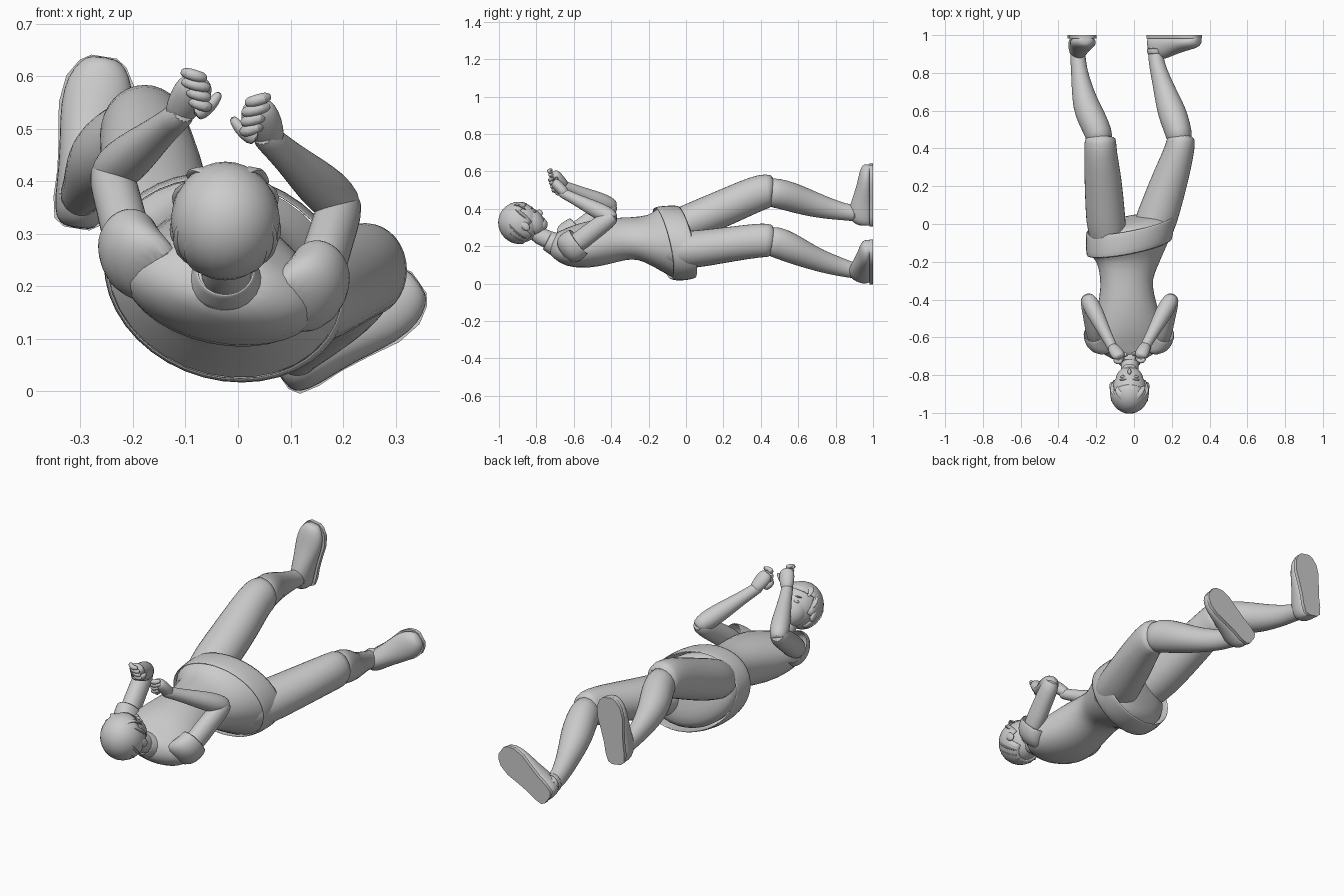
import bpy, bmesh, math
from mathutils import Vector as V, Matrix

def finish(name, bm, level=1, thick=0, angle=50):
    bmesh.ops.recalc_face_normals(bm, faces=bm.faces)
    me = bpy.data.meshes.new(name)
    bm.to_mesh(me)
    bm.free()
    ob = bpy.data.objects.new(name, me)
    bpy.context.collection.objects.link(ob)
    if thick:
        m = ob.modifiers.new("thickness", 'SOLIDIFY')
        m.thickness, m.offset = thick, 0
    if level:
        ob.modifiers.new("smooth", 'SUBSURF').levels = level
    bpy.ops.object.select_all(action='DESELECT')
    ob.select_set(True)
    bpy.context.view_layer.objects.active = ob
    bpy.ops.object.shade_smooth_by_angle(angle=math.radians(angle))
    return ob

def loft(name, rings, ref=(1, 0, 0), n=16, caps=(1, 1), normal=None, level=1, thick=0, ymax=None):
    """Rings are (x, y, z, half width, half depth, roll, own normal); they face along the path."""
    bm = bmesh.new()
    c = [V(r[:3]) for r in rings]
    loops = []
    for i, r in enumerate(rings):
        t = c[min(i + 1, len(c) - 1)] - c[max(i - 1, 0)]
        t = V(r[6] if len(r) > 6 else normal or t).normalized()
        u = (V(ref) - t * t.dot(V(ref))).normalized()
        v = u.cross(t)
        roll = math.radians(r[5] if len(r) > 5 else 0)
        u, v = u * math.cos(roll) + v * math.sin(roll), v * math.cos(roll) - u * math.sin(roll)
        loop = []
        for k in range(n):
            a = 2 * math.pi * k / n
            p = c[i] + u * r[3] * math.cos(a) + v * r[4] * math.sin(a)
            if ymax:
                p.y = min(p.y, ymax)
            loop.append(bm.verts.new(p))
        loops.append(loop)
    for p, q in zip(loops, loops[1:]):
        for k in range(n):
            bm.faces.new((p[k], p[(k + 1) % n], q[(k + 1) % n], q[k]))
    for use, loop in zip(caps, (loops[0], loops[-1])):
        if use:
            bm.faces.new(loop)
    return finish(name, bm, level, thick)

def ball(name, loc, size, mat=Matrix(), cut=None, thick=0):
    bm = bmesh.new()
    bmesh.ops.create_uvsphere(bm, u_segments=24, v_segments=16, radius=1)
    bmesh.ops.scale(bm, vec=V(size), verts=bm.verts)
    bmesh.ops.translate(bm, vec=V(loc), verts=bm.verts)
    if cut:
        gone = [f for f in bm.faces if cut(f.calc_center_median())]
        bmesh.ops.delete(bm, geom=gone, context='FACES')
    bm.transform(mat)
    return finish(name, bm, 0, thick)

# Shirt body, rolled slightly so the left shoulder and hip lift
tilt = (-.17, 1, .2)
loft("shirt_body", [
    (-.025, -.725, .22, .06, .052), (-.025, -.69, .208, .14, .075, -12),
    (-.03, -.64, .195, .198, .1, -12), (-.03, -.57, .2, .198, .118, -12),
    (-.035, -.48, .215, .175, .127, -12), (-.038, -.38, .235, .148, .12, -14),
    (-.04, -.29, .243, .14, .11, -16), (-.035, -.21, .242, .17, .12, -20),
    (-.03, -.15, .228, .21, .16, -22, (-.1, 1, .1)), (-.025, -.1, .215, .238, .19, -24, tilt)], caps=(1, 0))
# Shirt hem band, open towards the legs and nearly filled by the pelvis
loft("shirt_hem", [(-.025, -.125, .215, .237, .19, -24), (-.022, -.07, .215, .246, .199, -24),
                   (-.02, .004, .222, .246, .19, -24)], normal=tilt, caps=(0, 0), thick=.006, n=20)
loft("pelvis", [(-.025, -.1, .215, .23, .185, -24), (-.02, -.02, .218, .234, .184, -24),
                (-.02, .016, .22, .19, .15, -24), (-.02, .034, .22, .09, .07, -24)], normal=tilt)

# Neck, collar
loft("neck", [(-.022, -.66, .2, .055, .055), (-.022, -.74, .235, .047, .047), (-.024, -.83, .28, .047, .05)])
loft("collar", [(-.024, -.695, .208, .075, .062), (-.024, -.72, .22, .062, .056),
                (-.024, -.742, .231, .053, .053)], caps=(0, 0), thick=.006)

# Trouser thighs and bare lower legs
loft("left_thigh", [(-.12, -.13, .27, .08, .08), (-.145, -.04, .305, .108, .098), (-.155, .1, .36, .105, .102),
                    (-.165, .25, .425, .1, .1), (-.178, .38, .483, .088, .098), (-.178, .44, .497, .086, .094),
                    (-.178, .468, .493, .079, .085)])
loft("left_shin", [(-.178, .42, .49, .07, .075), (-.185, .48, .486, .074, .082), (-.225, .56, .464, .078, .08),
                   (-.255, .63, .44, .072, .075), (-.275, .72, .412, .057, .064), (-.29, .81, .39, .044, .051),
                   (-.297, .88, .378, .041, .043), (-.3, .95, .37, .042, .045)])
loft("right_thigh", [(.06, -.13, .18, .08, .08), (.1, -.03, .175, .115, .105), (.145, .1, .19, .108, .1),
                     (.195, .25, .212, .098, .095), (.238, .38, .23, .082, .093), (.249, .44, .232, .078, .092),
                     (.246, .468, .228, .072, .084)])
loft("right_shin", [(.245, .42, .23, .066, .075), (.238, .48, .225, .072, .086), (.212, .56, .19, .078, .082),
                    (.187, .63, .158, .073, .072), (.158, .72, .12, .057, .06), (.13, .81, .093, .046, .053),
                    (.115, .88, .073, .041, .043), (.11, .95, .062, .04, .043)])

# Shoes: (fraction of length, half width, height), with flat soles on the y = 1 plane
shape = [(.0, .024, .06), (.04, .044, .09), (.16, .052, .12), (.32, .053, .112), (.5, .06, .09),
         (.7, .07, .07), (.86, .064, .06), (.96, .044, .048), (1, .024, .035)]
for side, heel, toe in (("left", (-.307, .31), (-.255, .637)), ("right", (.082, .025), (.345, .207))):
    h, t = V((heel[0], 0, heel[1])), V((toe[0], 0, toe[1]))
    d = (t - h).normalized()
    across = d.cross(V((0, 1, 0)))
    path = [(h.lerp(t, s), w, k) for s, w, k in shape]
    loft(side + "_shoe", [(p.x, .985 - k * .35, p.z, w, k * .65) for p, w, k in path],
         ref=across, normal=d, ymax=.986)
    bm = bmesh.new()
    rim = [p + across * w * 1.02 for p, w, k in path] + [p - across * w * 1.02 for p, w, k in path[::-1]]
    face = bm.faces.new([bm.verts.new((p.x, 1, p.z)) for p in rim])
    ext = bmesh.ops.extrude_face_region(bm, geom=[face])["geom"]
    bmesh.ops.translate(bm, vec=(0, -.018, 0), verts=[g for g in ext if isinstance(g, bmesh.types.BMVert)])
    finish(side + "_sole", bm, 0)
    # low cuff at the ankle
    a = V((-.297, .9, .376)) if side == "left" else V((.114, .9, .07))
    loft(side + "_ankle_cuff", [(a.x, a.y, a.z, .042, .044), (a.x, a.y + .03, a.z, .045, .047)],
         normal=(0, 1, 0), caps=(0, 0), thick=.006)

# Arms: shoulder, elbow, wrist and fist centre for each side
arms = {"left": ((-.2, -.62, .25), (-.242, -.4, .415), (-.118, -.645, .52), (-.092, -.682, .562), 1),
        "right": ((.145, -.62, .19), (.196, -.4, .355), (.064, -.64, .475), (.046, -.677, .515), -1)}
for side, (s, e, w, f, sx) in arms.items():
    s, e, w, f = V(s), V(e), V(w), V(f)
    d = (e - s).normalized()
    out = V((-sx, 0, 0))
    # loose short sleeve, open at the elbow end
    loft(side + "_sleeve", [(*(s - out * .05 - d * .05), .045, .055), (*(s - out * .015 - d * .02), .064, .086),
                            (*(s + d * .025), .06, .084), (*(s + d * .06), .058, .08)],
         normal=d, caps=(1, 0), thick=.006)
    loft(side + "_upper_arm", [(*s.lerp(e, k), a, b) for k, a, b in
                               ((-.1, .04, .045), (.25, .048, .056), (.6, .045, .052), (.92, .046, .05), (1.1, .036, .037))])
    loft(side + "_forearm", [(*e.lerp(w, k), r, r) for k, r in
                             ((-.09, .026), (0, .043), (.2, .048), (.45, .042), (.75, .032), (1, .028), (1.15, .027))])
    g = (f - w).normalized()
    loft(side + "_palm", [(*(f + g * k), a, b) for k, a, b in
                          ((-.065, .024, .024), (-.03, .034, .028), (.008, .038, .03), (.034, .034, .027), (.046, .02, .018))])
    # curled fingers stacked across the fist, following its slope, and a thumb
    for i in range(4):
        b = f + V((sx * (.02 - .004 * i), -.026 - .006 * i, -.016 + .0185 * i))
        k = .026 - .003 * abs(i - 2)
        loft(f"{side}_finger_{i + 1}", [
            (*(b + V((-sx * k, .012, .007))), .009, .01), (*(b + V((-sx * k * .4, -.006, .003))), .0125, .014),
            (*(b + V((sx * k * .4, -.006, -.003))), .0125, .014), (*(b + V((sx * k, .008, -.006))), .0105, .011)],
             ref=(0, 0, 1), n=8)
    b = f + V((sx * .008, -.006, -.036))
    loft(side + "_thumb", [(*b, .02, .02), (*(b + V((sx * .026, -.003, .014))), .017, .016),
                           (*(b + V((sx * .042, -.005, .03))), .012, .011),
                           (*(b + V((sx * .05, -.004, .044))), .007, .007)], ref=(0, 1, 0), n=8)

# Head in its own frame (y forward, z up), raised 45 degrees
H = Matrix.Translation((-.024, -.885, .325)) @ Matrix.Rotation(math.radians(45), 4, 'X')
ball("skull", (0, 0, 0), (.095, .105, .107), H)
ball("face", (0, .042, -.035), (.074, .068, .088), H)
ball("jaw", (0, .065, -.085), (.042, .042, .036), H)
ball("nose", (0, .11, -.035), (.01, .016, .018), H)
ball("mouth", (0, .102, -.073), (.022, .007, .006), H)
for x in (-1, 1):
    side = "left" if x < 0 else "right"
    ball(side + "_ear", (x * .094, .005, -.03), (.012, .02, .029), H)
    ball(side + "_eye", (x * .033, .097, -.012), (.016, .008, .007), H)
    ball(side + "_brow", (x * .033, .098, .012), (.02, .007, .004), H)

# Hair cap with close swept locks round the face and the back
ball("hair_cap", (0, -.005, .004), (.1, .108, .11), H,
     cut=lambda p: (p.y > .05 and p.z < .05) or (p.z < -.03 and p.y > -.01) or p.z < -.085, thick=.008)
def lock(name, pts):
    loft(name, [(*(H @ V(p)), r, r * .4) for p, r in zip(pts, (.01, .024, .02, .004))], n=8)
for i in range(5):
    x = -.064 + .032 * i
    lock(f"fringe_{i + 1}", [(x * .4, .02, .1), (x * .7, .06, .082), (x, .09 - abs(x) * .35, .054),
                             (x * 1.1 + .012, .097 - abs(x) * .45, .028)])
for x in (-1, 1):
    lock("side_lock", [(x * .06, .03, .076), (x * .082, .035, .042), (x * .086, .036, .01), (x * .078, .04, -.03)])
for i in range(7):
    a = math.radians(-150 + 20 * i)
    lock(f"back_lock_{i + 1}", [(.068 * math.cos(a), .077 * math.sin(a), .075), (.096 * math.cos(a), .107 * math.sin(a), .02),
                                (.092 * math.cos(a), .103 * math.sin(a), -.04), (.067 * math.cos(a), .073 * math.sin(a), -.088)])
